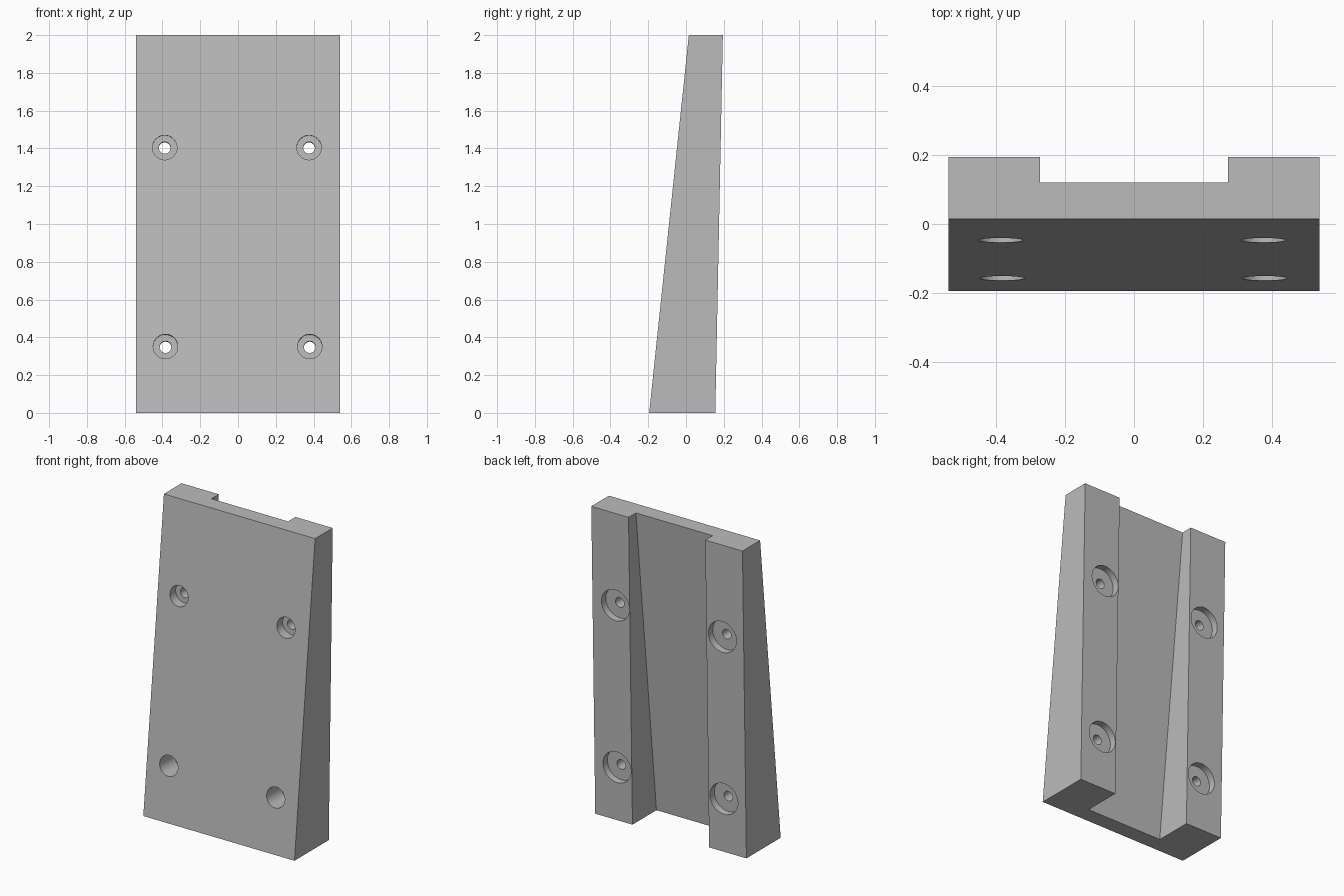
import bpy, bmesh, math
from mathutils import Vector

if "Cube" in bpy.data.objects:
    bpy.data.objects.remove(bpy.data.objects["Cube"])

grey = bpy.data.materials.new("plain grey")
grey.use_nodes = True
colour = (0.5, 0.5, 0.5, 1)
grey.diffuse_color = colour
grey.node_tree.nodes["Principled BSDF"].inputs["Base Color"].default_value = colour


def finish(name, bm):
    bmesh.ops.recalc_face_normals(bm, faces=bm.faces)
    mesh = bpy.data.meshes.new(name)
    bm.to_mesh(mesh)
    bm.free()
    mesh.materials.append(grey)
    obj = bpy.data.objects.new(name, mesh)
    bpy.context.collection.objects.link(obj)
    return obj


def prism(name, half_width, profile):
    """Extrude a side profile of (y, z) points across x."""
    bm = bmesh.new()
    face = bm.faces.new([bm.verts.new((-half_width, y, z)) for y, z in profile])
    out = bmesh.ops.extrude_face_region(bm, geom=[face])
    verts = [v for v in out["geom"] if isinstance(v, bmesh.types.BMVert)]
    bmesh.ops.translate(bm, verts=verts, vec=(2 * half_width, 0, 0))
    return finish(name, bm)


def drill(name, radius, start, end):
    """Cylinder between two points."""
    axis = end - start
    bm = bmesh.new()
    bmesh.ops.create_cone(bm, cap_ends=True, segments=48, radius1=radius,
                          radius2=radius, depth=axis.length)
    turn = axis.to_track_quat("Z", "Y").to_matrix().to_4x4()
    turn.translation = (start + end) / 2
    bm.transform(turn)
    return finish(name, bm)


def cut(target, cutter):
    mod = target.modifiers.new("cut", "BOOLEAN")
    mod.operation = "DIFFERENCE"
    mod.solver = "EXACT"
    mod.object = cutter
    bpy.context.view_layer.objects.active = target
    bpy.ops.object.modifier_apply(modifier=mod.name)
    bpy.data.objects.remove(cutter)


# Tapered block with a slightly leaning back
block = prism("wedge_block", 0.54, [(-0.195, 0), (0.155, 0), (0.195, 2), (0.015, 2)])

# Channel in the back, its floor parallel to the sloping front
def floor_y(z):
    return -0.09 + 0.105 * z

cut(block, prism("channel_cutter", 0.274,
                 [(floor_y(-0.1), -0.1), (0.4, -0.1), (0.4, 2.1), (floor_y(2.1), 2.1)]))

# Screw holes square to the back, counterbored from both sides
inward = Vector((0, -1, 0.02)).normalized()
for x, z in [(-0.388, 1.4), (0.376, 1.4), (-0.384, 0.345), (0.38, 0.345)]:
    back = Vector((x, 0.155 + 0.02 * z, z))
    for name, radius, near, far in [("back_recess", 0.1, -0.1, 0.045),
                                    ("screw_hole", 0.031, -0.1, 0.5),
                                    ("front_recess", 0.065, 0.172, 0.5)]:
        cut(block, drill(name, radius, back + inward * near, back + inward * far))

# Crisp edges with smooth hole walls
bpy.ops.object.select_all(action="DESELECT")
block.select_set(True)
bpy.context.view_layer.objects.active = block
bpy.ops.object.shade_smooth_by_angle(angle=math.radians(30))
